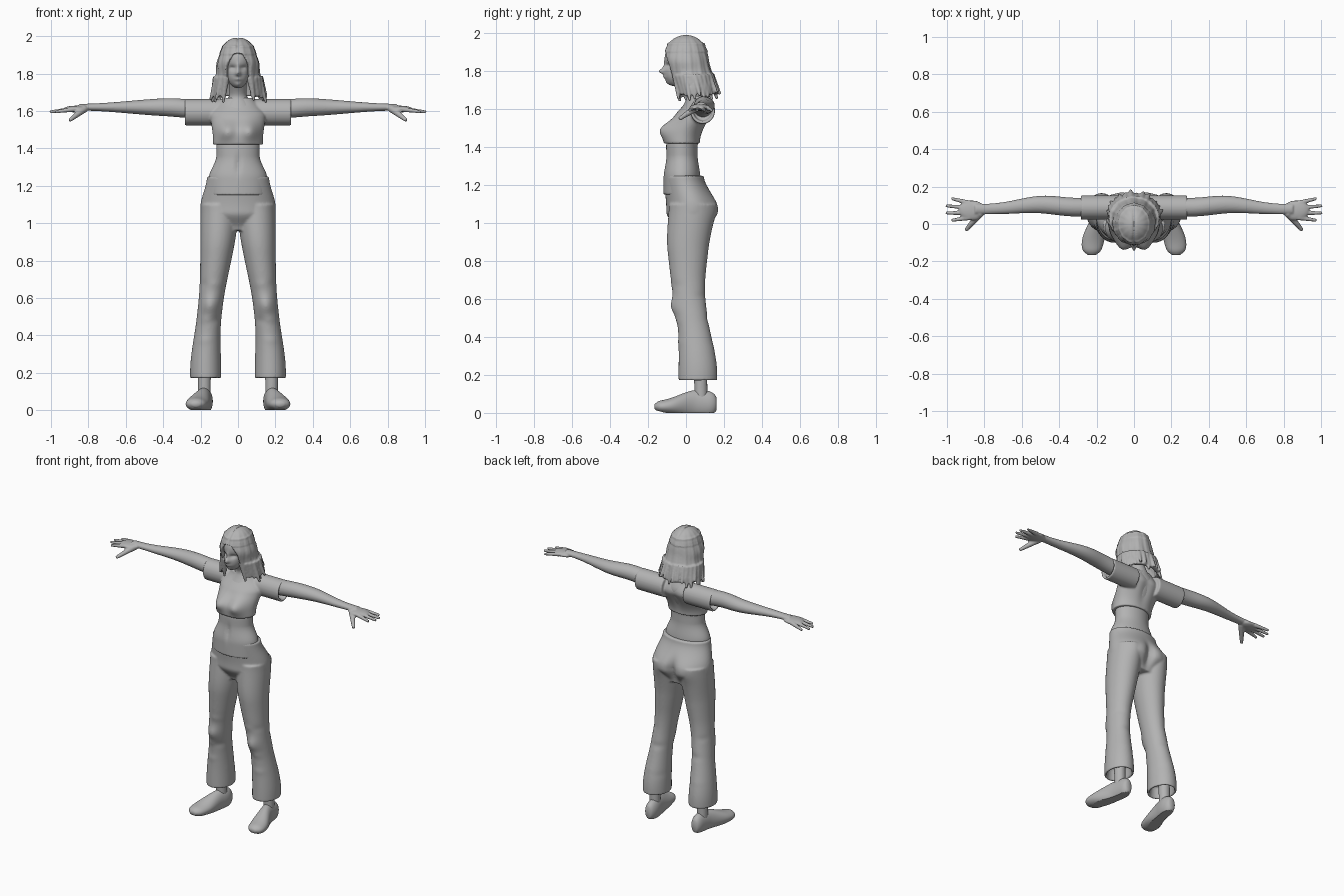
import bpy
import bmesh
import math
import random
from mathutils import Matrix, Vector

random.seed(4)
default_cube = bpy.data.objects.get("Cube")
if default_cube:
    bpy.data.objects.remove(default_cube)

grey = bpy.data.materials.new("plain grey")
grey.use_nodes = True
tone = (0.45, 0.45, 0.45, 1)
grey.diffuse_color = tone
grey.node_tree.nodes["Principled BSDF"].inputs["Base Color"].default_value = tone

MIDDLE = (1,)
BOTH = (1, -1)
TAU = math.tau


def ease(value, start, end):
    """Smooth step from zero at start to one at end."""
    t = min(1, max(0, (value - start) / (end - start)))
    return t * t * (3 - 2 * t)


def section(gap, segments=64):
    """Unit circle, or a thick C shape that is open to the front."""
    if not gap:
        return [(math.cos(TAU * i / segments), math.sin(TAU * i / segments)) for i in range(segments)]
    angles = [gap + (TAU - 2 * gap) * i / segments - TAU / 4 for i in range(segments + 1)]
    outer = [(math.cos(angle), math.sin(angle)) for angle in angles]
    return outer + [(u * 0.8, v * 0.8) for u, v in reversed(outer)]


def sweep(bm, axis, start, end, shape, sides=MIDDLE, steps=48, hollow=0):
    """Loft along an axis; shape gives two centres, two radii and perhaps a gap."""
    stations = []
    for i in range(steps + 1):
        along = start + (end - start) * i / steps
        stations.append((along, *shape(along)))
    if hollow:
        # turn the open end inwards to form a thin hem
        along, c, d, r, s = stations[-1]
        stations.append((along, c, d, r - 0.013, s - 0.013))
        stations.append((along - math.copysign(hollow, end - start), c, d, r - 0.02, s - 0.02))
    for side in sides:
        rings = []
        for along, c, d, r, s, *gap in stations:
            ring = []
            for u, v in section(gap[0] if gap else 0):
                p, q = c + u * r, d + v * s
                x, y, z = {"X": (along, p, q), "Y": (p, along, q), "Z": (p, q, along)}[axis]
                ring.append(bm.verts.new((x * side, y, z)))
            rings.append(ring)
        for near, far in zip(rings, rings[1:]):
            for i in range(len(near)):
                bm.faces.new((near[i - 1], near[i], far[i], far[i - 1]))
        bm.faces.new(rings[0])
        bm.faces.new(rings[-1])


def ellipsoid(bm, centre, radii, sides=MIDDLE):
    for side in sides:
        place = Matrix.Translation((centre[0] * side, centre[1], centre[2]))
        made = bmesh.ops.create_uvsphere(bm, u_segments=64, v_segments=48, radius=1,
                                         matrix=place @ Matrix.Diagonal((*radii, 1)))
    return made["verts"]


def limb(bm, start, end, thick, thin, sides=MIDDLE):
    """Tapered round rod between two points."""
    for side in sides:
        a, b = (Vector((p[0] * side, p[1], p[2])) for p in (start, end))
        turn = (b - a).to_track_quat("Z", "Y").to_matrix().to_4x4()
        bmesh.ops.create_cone(bm, cap_ends=True, segments=16, radius1=thick, radius2=thin,
                              depth=(b - a).length, matrix=Matrix.Translation((a + b) / 2) @ turn)


def push(bm, x, y, z, size, depth, height=None):
    """Sculpt a soft bump or dent along y, mirrored when it is off the middle."""
    for side in (BOTH if x else MIDDLE):
        for v in bm.verts:
            distance = Vector(((v.co.x * side - x) / size, (v.co.y - y) / 0.07,
                               (v.co.z - z) / (height or size))).length_squared
            if distance < 9:
                v.co.y += depth * math.exp(-distance)


def finish(bm, name, voxel=0, softness=3):
    """Make the object and fuse its overlapping volumes into one skin."""
    bmesh.ops.recalc_face_normals(bm, faces=bm.faces)
    for face in bm.faces:
        face.smooth = voxel > 0 or face.normal.z > -0.8
    mesh = bpy.data.meshes.new(name)
    bm.to_mesh(mesh)
    bm.free()
    mesh.materials.append(grey)
    obj = bpy.data.objects.new(name, mesh)
    bpy.context.collection.objects.link(obj)
    if voxel:
        fuse = obj.modifiers.new("fuse", "REMESH")
        fuse.mode, fuse.voxel_size, fuse.use_smooth_shade = "VOXEL", voxel, True
        soften = obj.modifiers.new("soften", "SMOOTH")
        soften.factor, soften.iterations = 0.5, softness


def torso(z):
    hips, neck = ease(z, 1.36, 1.24), ease(z, 1.58, 1.69)
    lean = 0.08 * ease(z, 1.4, 1.64) - 0.05 * ease(z, 1.66, 1.8)
    return 0, lean - 0.022, 0.116 + 0.04 * hips - 0.07 * neck, 0.083 + 0.014 * hips - 0.036 * neck


def arm(x):
    elbow = math.sin(math.pi * ease(x, 0.3, 0.7))
    return (0.09 + 0.014 * elbow - 0.01 * ease(x, 0.6, 0.8), 1.6 + 0.02 * ease(x, 0.1, 0.4),
            0.05 - 0.022 * ease(x, 0.4, 0.8), 0.05 - 0.032 * ease(x, 0.3, 0.85))


# Skin: torso, head and face
bm = bmesh.new()
sweep(bm, "Z", 1.15, 1.8, torso)
push(bm, x=0, y=-0.11, z=1.31, size=0.014, depth=0.01, height=0.05)
ellipsoid(bm, (0, -0.01, 1.87), (0.073, 0.102, 0.1))
ellipsoid(bm, (0, -0.05, 1.795), (0.056, 0.064, 0.074))
push(bm, x=0, y=-0.12, z=1.8, size=0.014, depth=-0.03)
push(bm, x=0, y=-0.12, z=1.83, size=0.01, depth=-0.014, height=0.025)
push(bm, x=0.03, y=-0.11, z=1.83, size=0.016, depth=0.013, height=0.011)
push(bm, x=0, y=-0.11, z=1.77, size=0.02, depth=-0.01, height=0.008)
push(bm, x=0, y=-0.1, z=1.735, size=0.02, depth=-0.012)

# Skin: arms, palms, fingers, thumbs and ankles
sweep(bm, "X", 0.1, 0.85, arm, BOTH)
ellipsoid(bm, (0.865, 0.073, 1.61), (0.07, 0.053, 0.018), BOTH)
for finger in range(4):
    spread = finger - 1.5
    knuckle = Vector((0.88, 0.073 - 0.026 * spread, 1.609))
    tip = Vector((1.01 - 0.015 * spread ** 2, 0.078 - 0.039 * spread, 1.595))
    limb(bm, knuckle, tip, 0.014, 0.008, BOTH)
limb(bm, (0.82, 0.06, 1.613), (0.9, -0.034, 1.55), 0.021, 0.01, BOTH)
limb(bm, (0.18, 0.075, 0.27), (0.18, 0.08, 0.06), 0.036, 0.034, BOTH)
finish(bm, "skin", voxel=0.0055, softness=2)


def shirt_body(z):
    collar = ease(z, 1.57, 1.67)
    return (0, 0.08 * ease(z, 1.42, 1.64) - 0.02,
            0.134 + 0.016 * ease(z, 1.45, 1.6) - 0.065 * collar, 0.095 - 0.045 * collar)


def sleeve(x):
    return 0.088, 1.593, 0.065, 0.07


# Cropped top with open sleeves
bm = bmesh.new()
sweep(bm, "Z", 1.42, 1.67, shirt_body)
push(bm, x=0.066, y=-0.1, z=1.5, size=0.055, depth=-0.055)
push(bm, x=0, y=0.12, z=1.54, size=0.03, depth=-0.012, height=0.1)
sweep(bm, "X", 0.08, 0.285, sleeve, BOTH, hollow=0.04)
finish(bm, "cropped_top", voxel=0.006, softness=4)


def hips(z):
    swell, crotch = ease(z, 1.25, 1.08), ease(z, 1.06, 0.96)
    return (0, 0.044 * swell - 0.012, 0.166 + 0.036 * swell - 0.08 * crotch,
            0.106 + 0.03 * swell - 0.05 * crotch)


def trouser_leg(z):
    taper, flare = ease(z, 1.05, 0.55), ease(z, 0.5, 0.2)
    return (0.1 + 0.073 * ease(z, 1.1, 0.2),
            0.03 - 0.02 * ease(z, 1.1, 0.85) + 0.053 * ease(z, 0.75, 0.2),
            0.1 - 0.034 * taper + 0.017 * flare, 0.12 - 0.038 * taper + 0.02 * flare)


# Trousers with cleft seat, knee folds and hollow hems
bm = bmesh.new()
sweep(bm, "Z", 1.25, 0.96, hips)
sweep(bm, "Z", 1.1, 0.17, trouser_leg, BOTH, steps=80, hollow=0.08)
push(bm, x=0.15, y=-0.06, z=0.56, size=0.05, depth=-0.022)
push(bm, x=0, y=0.17, z=1.05, size=0.03, depth=-0.035, height=0.08)
push(bm, x=0.1, y=0.15, z=1.07, size=0.06, depth=0.012)
for fold in range(14):
    push(bm, x=random.uniform(0.1, 0.2), y=random.choice((-0.05, 0.1)), z=random.uniform(0.3, 0.75),
         size=0.04, depth=random.uniform(-0.007, 0.007), height=0.02)
finish(bm, "trousers", voxel=0.007, softness=4)


def shoe(y):
    rounding = max(0.1, 1 - abs(y / 0.167) ** 6) ** 0.5
    rise = ease(y, -0.13, 0.06)
    return (0.225 - 0.05 * ease(y, -0.15, 0.12), 0.033 + 0.015 * rise,
            (0.06 - 0.018 * ease(y, -0.08, 0.06)) * rounding, (0.037 + 0.035 * rise) * rounding)


# Shoes with flat soles and a lifted toe
bm = bmesh.new()
sweep(bm, "Y", -0.167, 0.16, shoe, BOTH)
for v in bm.verts:
    v.co.z = max(v.co.z, 0.012 * ease(v.co.y, -0.1, -0.16))
finish(bm, "shoes")


def curtain(z):
    fall = ease(z, 1.82, 1.7)
    return (0, 0.05 * ease(z, 1.88, 1.68), 0.085 + 0.03 * ease(z, 1.95, 1.84) + 0.025 * fall,
            0.1 + 0.018 * ease(z, 1.95, 1.86), 0.08 + 0.5 * ease(z, 1.95, 1.83))


# Hair: crown, wavy curtain open around the face, and loose locks
bm = bmesh.new()
for v in ellipsoid(bm, (0, 0, 1.88), (0.1, 0.115, 0.113)):
    v.co.z = max(v.co.z, 1.905)
sweep(bm, "Z", 1.95, 1.68, curtain)
for v in bm.verts:
    angle = math.atan2(v.co.x, -v.co.y)
    wave = 1 + 0.018 * math.sin(13 * angle + 9 * v.co.z) + 0.012 * math.sin(29 * angle)
    v.co.x *= wave
    v.co.y *= wave
    v.co.z -= 0.008 * math.exp(-(v.co.x / 0.006) ** 2) * ease(v.co.z, 1.9, 1.95)
LOCKS = 24
for lock in range(LOCKS):
    angle = 0.6 + (TAU - 1.2) * lock / (LOCKS - 1)
    across, back = math.sin(angle), -math.cos(angle)
    flick = random.uniform(0.92, 1.08)
    root = (across * 0.115, 0.03 + back * 0.1, 1.78)
    end = (across * 0.148 * flick, 0.058 + back * 0.115 * flick, random.uniform(1.64, 1.69))
    limb(bm, root, end, 0.021, 0.007)
finish(bm, "hair", voxel=0.0055, softness=2)
